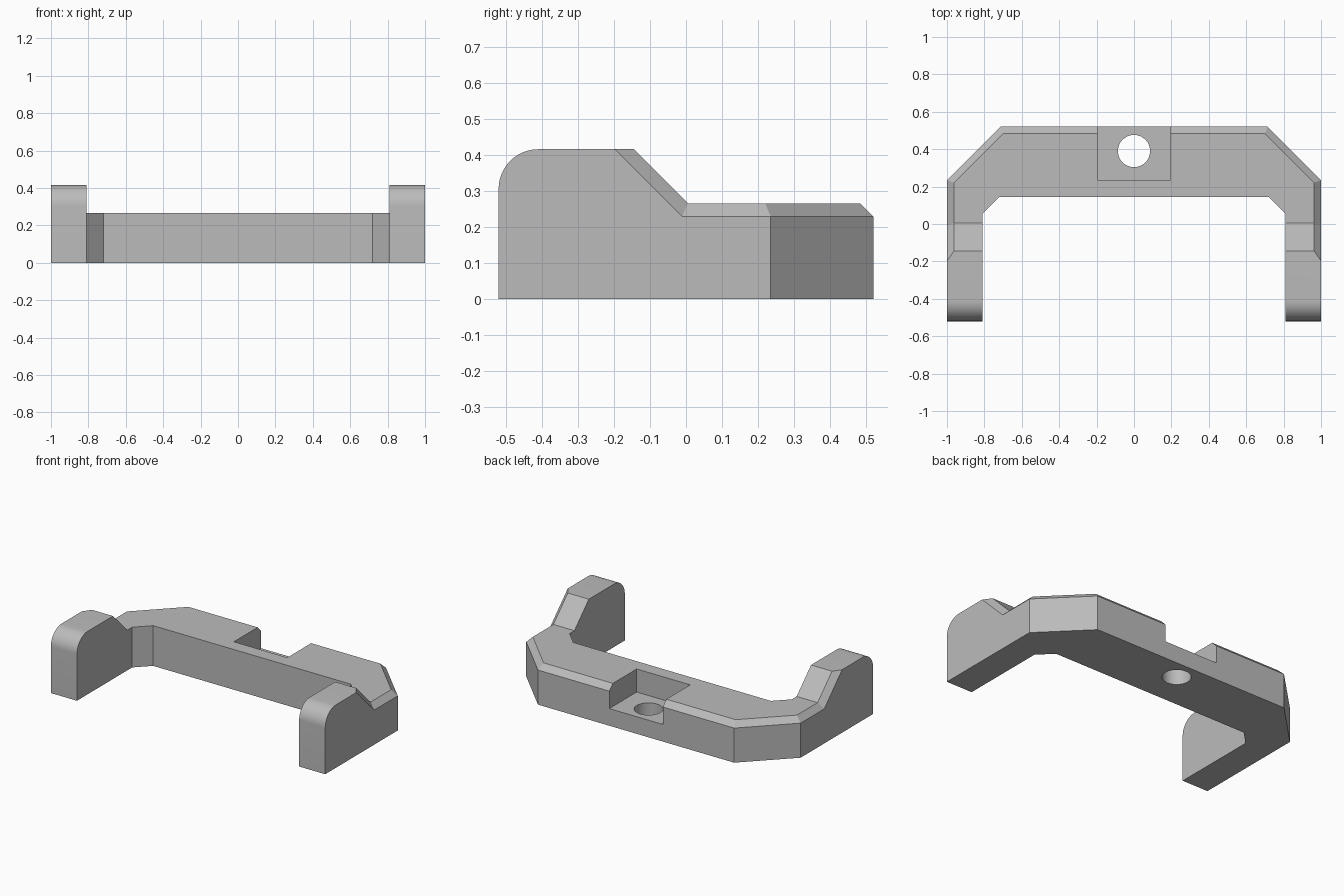
import bpy, bmesh, math
from mathutils import Vector

if "Cube" in bpy.data.objects:
    bpy.data.objects.remove(bpy.data.objects["Cube"])

grey = bpy.data.materials.new("light grey")
grey.use_nodes = True
grey.diffuse_color = (0.5, 0.5, 0.5, 1)
grey.node_tree.nodes["Principled BSDF"].inputs["Base Color"].default_value = (0.5, 0.5, 0.5, 1)


def prism(name, points, depth):
    """Extrude a closed outline of 3D points along a vector."""
    bm = bmesh.new()
    face = bm.faces.new([bm.verts.new(p) for p in points])
    geom = bmesh.ops.extrude_face_region(bm, geom=[face])["geom"]
    bmesh.ops.translate(bm, vec=Vector(depth),
                        verts=[g for g in geom if isinstance(g, bmesh.types.BMVert)])
    bmesh.ops.recalc_face_normals(bm, faces=bm.faces)
    mesh = bpy.data.meshes.new(name)
    bm.to_mesh(mesh)
    bm.free()
    mesh.materials.append(grey)
    obj = bpy.data.objects.new(name, mesh)
    bpy.context.collection.objects.link(obj)
    return obj


def combine(obj, cutter, operation):
    """Apply a boolean and discard the cutter."""
    mod = obj.modifiers.new("cut", "BOOLEAN")
    mod.operation, mod.object, mod.solver = operation, cutter, "EXACT"
    bpy.context.view_layer.objects.active = obj
    bpy.ops.object.modifier_apply(modifier=mod.name)
    bpy.data.objects.remove(cutter)


# U-shaped plan, mirrored left to right
half = [(0.715, 0.52), (1, 0.235), (1, -0.52), (0.81, -0.52), (0.81, 0.055), (0.72, 0.145)]
plan = half + [(-x, y) for x, y in reversed(half)]
bracket = prism("bracket", [(x, y, 0) for x, y in plan], (0, 0, 0.6))

# Side outline: low bar, slope, tall arms with rounded front
R = 0.11
side = [(-0.52, 0), (0.6, 0), (0.6, 0.265), (0.005, 0.265), (-0.145, 0.415)]
for i in range(13):
    a = math.pi / 2 * (1 + i / 12)
    side.append((-0.52 + R + R * math.cos(a), 0.415 - R + R * math.sin(a)))
# Extend past the shared faces so that the cut is clean
side[0] = (-0.52, -0.1)
side[1] = (0.6, -0.1)
outline = prism("side_outline", [(-1.2, y, z) for y, z in side], (2.4, 0, 0))
combine(bracket, outline, "INTERSECT")

# Chamfer along the outer upper rim of bar and slopes
bm = bmesh.new()
bm.from_mesh(bracket.data)
bmesh.ops.dissolve_limit(bm, angle_limit=0.01, verts=bm.verts, edges=bm.edges)
rim = []
for e in bm.edges:
    mid = (e.verts[0].co + e.verts[1].co) / 2
    nz = sorted(f.normal.z for f in e.link_faces)
    if (abs(nz[0]) < 0.01 and nz[1] > 0.5 and mid.y > -0.13
            and (abs(mid.x) > 0.95 or mid.y > 0.3)):
        rim.append(e)
bmesh.ops.bevel(bm, geom=rim, offset=0.037, offset_type="OFFSET",
                segments=1, affect="EDGES", clamp_overlap=False)
bm.to_mesh(bracket.data)
bm.free()

# Rear notch and the bolt hole through its floor
w = 0.195
notch = prism("notch", [(-w, 0.235, 0.113), (w, 0.235, 0.113), (w, 0.7, 0.113), (-w, 0.7, 0.113)],
              (0, 0, 0.4))
combine(bracket, notch, "DIFFERENCE")
N = 48
ring = [(0.086 * math.cos(2 * math.pi * i / N), 0.39 + 0.086 * math.sin(2 * math.pi * i / N), -0.1)
        for i in range(N)]
combine(bracket, prism("bolt_hole", ring, (0, 0, 0.4)), "DIFFERENCE")

# Smooth the rounded fronts and hole, keep the rest crisp
bpy.ops.object.select_all(action="DESELECT")
bracket.select_set(True)
bpy.context.view_layer.objects.active = bracket
bpy.ops.object.shade_smooth_by_angle(angle=math.radians(25))
